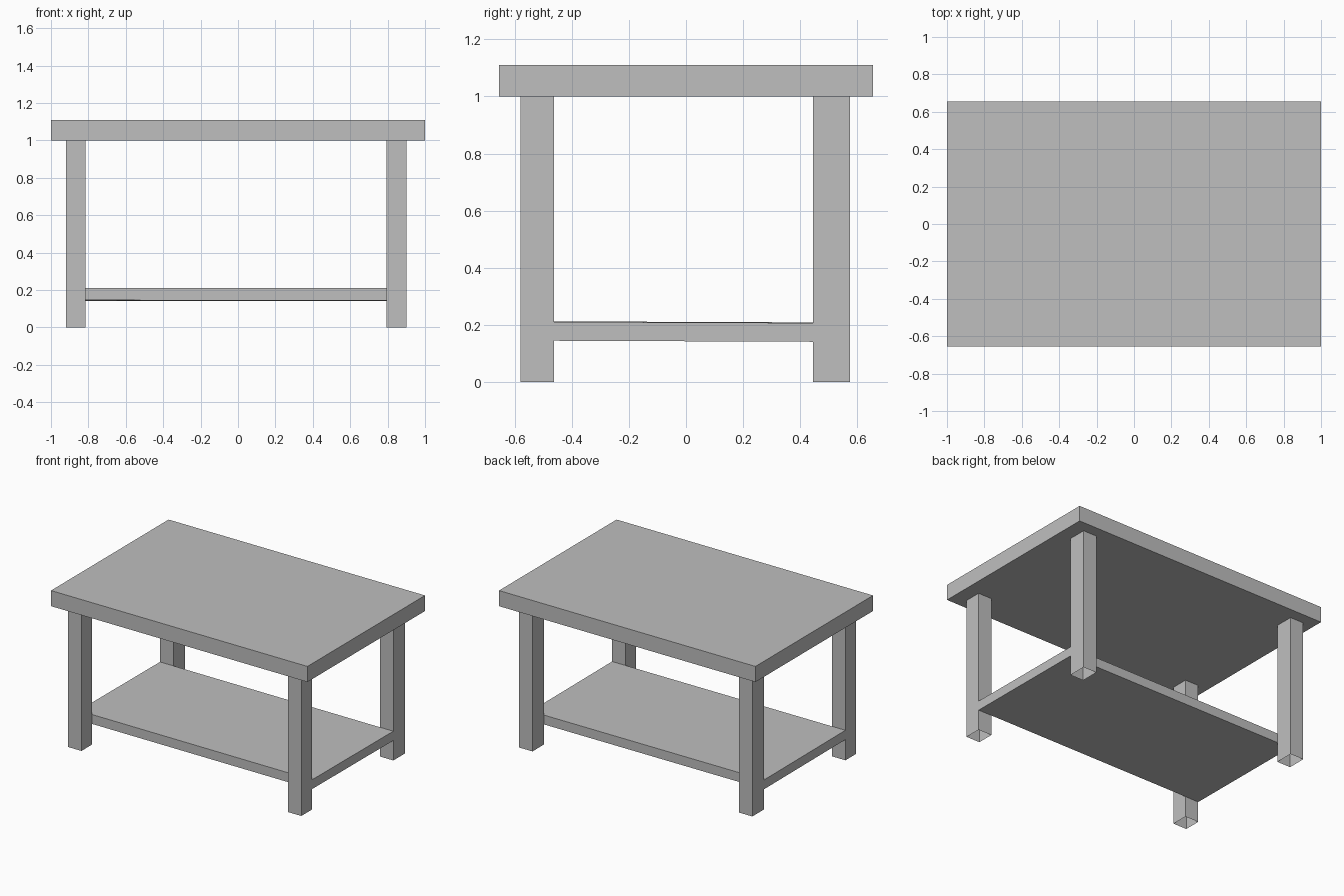
import bpy
import bmesh
from mathutils import Vector

default = bpy.data.objects.get("Cube")
if default:
    bpy.data.objects.remove(default, do_unlink=True)

# One plain grey for the whole table
grey = bpy.data.materials.new("plain grey")
grey.use_nodes = True
colour = (0.52, 0.52, 0.52, 1)
grey.diffuse_color = colour
grey.node_tree.nodes["Principled BSDF"].inputs["Base Color"].default_value = colour


def box(name, low, high, open_ends=False):
    """Box between two corners, optionally without top and bottom."""
    low, high = Vector(low), Vector(high)
    size = high - low
    bm = bmesh.new()
    bmesh.ops.create_cube(bm, size=1)
    bmesh.ops.scale(bm, vec=size, verts=bm.verts)
    if open_ends:
        bm.normal_update()
        ends = [f for f in bm.faces if abs(f.normal.z) > 0.9]
        bmesh.ops.delete(bm, geom=ends, context='FACES_ONLY')
    mesh = bpy.data.meshes.new(name)
    bm.to_mesh(mesh)
    bm.free()
    mesh.materials.append(grey)
    obj = bpy.data.objects.new(name, mesh)
    obj.location = (low + high) / 2
    bpy.context.collection.objects.link(obj)
    return obj


# Thick slab top
box("table_top", (-1, -0.655, 1), (1, 0.655, 1.11))

# Four hollow legs, open at the floor
sides = {"right": (-0.92, -0.815), "left": (0.795, 0.9)}
ends = {"front": (-0.58, -0.462), "back": (0.445, 0.575)}
for end, (y0, y1) in ends.items():
    for side, (x0, x1) in sides.items():
        box(f"{end}_{side}_leg", (x0, y0, 0), (x1, y1, 1), open_ends=True)

# Lower shelf between the front and back legs, very slightly tilted
shelf = box("lower_shelf", (-0.92, -0.462, 0.143), (0.9, 0.445, 0.209))
shelf.rotation_euler = (-0.004, 0.001, 0)
